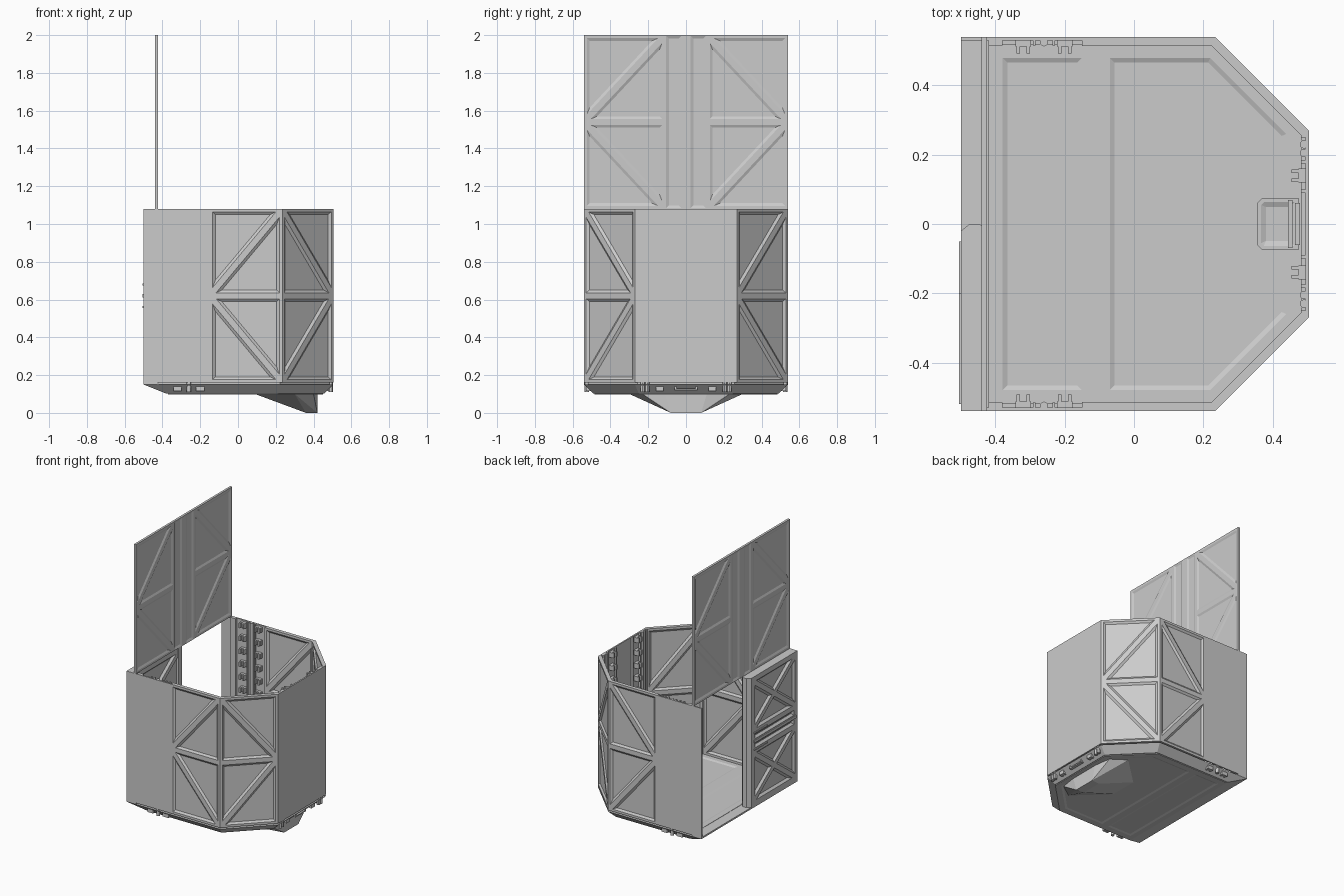
import bpy, bmesh
from math import cos, sin, pi
from mathutils import Vector as V, Matrix

if "Cube" in bpy.data.objects:
    bpy.data.objects.remove(bpy.data.objects["Cube"])


def finish(name, bm, mirror=False):
    bmesh.ops.remove_doubles(bm, verts=bm.verts, dist=1e-5)
    bmesh.ops.recalc_face_normals(bm, faces=bm.faces)
    me = bpy.data.meshes.new(name)
    bm.to_mesh(me)
    bm.free()
    ob = bpy.data.objects.new(name, me)
    bpy.context.collection.objects.link(ob)
    if mirror:
        m = ob.modifiers.new("mirror", 'MIRROR')
        m.use_axis = (False, True, False)
    return ob


def inset(poly, d):
    """Parallel inset of a convex polygon, returned counter-clockwise."""
    p = [V(q) for q in poly]
    n = len(p)
    if sum(p[i].x * p[(i+1) % n].y - p[(i+1) % n].x * p[i].y for i in range(n)) < 0:
        p.reverse()
    out = []
    for i in range(n):
        a, b = (p[i] - p[i-1]).normalized(), (p[(i+1) % n] - p[i]).normalized()
        na, nb = V((-a.y, a.x)), V((-b.y, b.x))
        out.append(p[i] + (na + nb) * (d / (1 + na.dot(nb))))
    return out


def rect(u0, u1, v0, v1):
    return [(u0, v0), (u1, v0), (u1, v1), (u0, v1)]


def relief(name, outline, holes, origin, u, v, t, depth, slope=.014, back=True, mirror=False):
    """Slab with bevelled recesses; the outer face lies in the plane origin,u,v."""
    bm = bmesh.new()
    o, u, v = V(origin), V(u), V(v)
    n = u.cross(v)

    def ring(poly, w):
        return [bm.verts.new(o + u*p[0] + v*p[1] + n*w) for p in poly]

    def band(a, b):
        for i in range(len(a)):
            j = (i + 1) % len(a)
            bm.faces.new((a[i], a[j], b[j], b[i]))
    rims = []
    for w, s in ((0, -1), (-t, 1)):
        rim = ring(outline, w)
        rims.append(rim)
        loops = [rim]
        if s < 0 or back:
            for h in holes:
                top, low = ring(inset(h, 0), w), ring(inset(h, slope), w + s*depth)
                band(top, low)
                bm.faces.new(low)
                loops.append(top)
        edges = []
        for lp in loops:
            for i in range(len(lp)):
                pair = (lp[i-1], lp[i])
                edges.append(bm.edges.get(pair) or bm.edges.new(pair))
        bmesh.ops.triangle_fill(bm, edges=edges, use_beauty=True, normal=n)
    band(*rims)
    return finish(name, bm, mirror)


def loft(name, a, za, b, zb):
    bm = bmesh.new()
    A, B = [bm.verts.new((*p, za)) for p in a], [bm.verts.new((*p, zb)) for p in b]
    bm.faces.new(A)
    bm.faces.new(B)
    for i in range(len(A)):
        bm.faces.new((A[i-1], A[i], B[i], B[i-1]))
    return finish(name, bm)


def boxes(name, items, mirror=False):
    bm = bmesh.new()
    for x0, x1, y0, y1, z0, z1 in items:
        m = Matrix.Translation(((x0+x1)/2, (y0+y1)/2, (z0+z1)/2)) @ Matrix.Diagonal((x1-x0, y1-y0, z1-z0, 1))
        bmesh.ops.create_cube(bm, size=1, matrix=m)
    return finish(name, bm, mirror)


def k_bay(u0, u1, z0, z1, g=.016):
    """Four triangles leaving a K brace whose diagonals meet at u0."""
    m = (z0 + z1) / 2
    tris = []
    for z in (z0, z1):
        tris += [[(u0, m), (u0, z), (u1, z)], [(u0, m), (u1, m), (u1, z)]]
    return [inset(t, g) for t in tris]


def x_bay(u0, u1, z0, z1, g=.016):
    r, c = rect(u0, u1, z0, z1), ((u0+u1)/2, (z0+z1)/2)
    return [inset([r[i-1], r[i], c], g) for i in range(4)]


UP, Z0, Z1 = (0, 0, 1), .16, 1.08
d = .5 ** .5

# Braced wall panels (front side and diagonal corner, mirrored)
relief("side_wall", rect(-.15, .235, Z0, Z1), k_bay(-.15, .235, Z0, Z1),
       (0, -.54, 0), (1, 0, 0), UP, .026, .01, mirror=True)
L = .27 / d
relief("corner_wall", rect(0, L, Z0, Z1), k_bay(L, 0, Z0, Z1),
       (.235, -.54, 0), (d, d, 0), UP, .026, .01, mirror=True)

# Plain thin walls
boxes("plain_side_wall", [(-.5, -.15, -.54, -.53, Z0, Z1)], True)
boxes("plain_end_wall", [(.495, .505, -.27, .27, Z0, Z1)])

# Tall raised panel with two upright channels
holes = []
for s in (-1, 1):
    holes += k_bay(s*.54, s*.11, Z1, 2)
    holes.append(rect(min(s*.025, s*.105), max(s*.025, s*.105), Z1+.004, 1.996))
relief("raised_panel", rect(-.54, .54, Z1, 2), holes, (-.424, 0, 0), (0, 1, 0), UP, .016, .006)

# Closed half of the rear door
holes = x_bay(.03, .53, .69, 1.06) + x_bay(.03, .53, .18, .55)
holes += [rect(.06, .5, .57, .605), rect(.06, .5, .635, .67)]
relief("half_door", rect(.02, .54, Z0, Z1), holes, (-.5, 0, 0), (0, -1, 0), UP, .07, .014)
edge = [(-.5, -.02), (-.475, 0), (-.445, 0), (-.425, -.025), (-.425, -.06), (-.5, -.06)]
loft("door_edge_post", edge, Z0, edge, Z1)
boxes("door_ridges", [(-.506, -.499, -.52, -.05, .61, .63), (-.506, -.499, -.2, -.05, .675, .685),
                      (-.506, -.499, -.2, -.05, .555, .565)])


# Tapered base, sill, floor and underside plate
def foot(x0, x1, y, c):
    return [(x0, -y), (x1-c, -y), (x1, -y+c), (x1, y-c), (x1-c, y), (x0, y)]


loft("tapered_base", foot(-.38, .455, .49, .24), .102, foot(-.5, .505, .54, .27), .15)
boxes("door_sill", [(-.5, -.425, -.54, .54, .15, .162)])
panels = [rect(-.38, -.15, -.48, .48), foot(-.07, .44, .48, .22)]
relief("floor", foot(-.42, .485, .52, .262), panels, (0, 0, .16), (1, 0, 0), (0, 1, 0), .012, .006, back=False)
panels = [rect(-.34, -.15, -.44, .44), foot(-.1, .42, .44, .21)]
relief("underside_plate", [(x, -y) for x, y in foot(-.37, .45, .485, .24)], [[(x, -y) for x, y in p] for p in panels],
       (0, 0, .098), (1, 0, 0), (0, -1, 0), .006, .004, back=False)

# Hopper under the floor
bm = bmesh.new()
for x, y, z in ((.36, .075, 0), (.42, .08, 0), (.42, .11, .1), (.4, .23, .1), (.09, .1, .1), (.3, .3, .1)):
    for s in (-1, 1):
        bm.verts.new((x, s*y, z))
bmesh.ops.convex_hull(bm, input=bm.verts)
finish("hopper", bm)

# Floor hatch beside the end wall
hatch = [(.355, -.06), (.37, -.075), (.475, -.075), (.475, .075), (.37, .075), (.355, .06)]
relief("floor_hatch", hatch, [inset(hatch, .012)], (0, 0, .18), (1, 0, 0), (0, 1, 0), .025, .006, back=False)
boxes("hatch_hinge", [(.445, .458, -.07, .07, .18, .2), (.465, .48, -.06, .06, .18, .21)])
boxes("end_handle", [(.475, .495, -.06, .06, .12, .128), (.475, .495, -.06, -.05, .12, .15),
                     (.475, .495, .05, .06, .12, .15)])

# Rows of clips running up the plain walls, and down onto the base
side, end = [], []
for i in range(11):
    z = .115 + i*.092
    for x in (-.32, -.2):
        side.append((x-.022, x+.022, -.53, -.512, z, z+.035))
        side += [(x+k-.005, x+k+.005, -.512, -.492, z, z+.035) for k in (-.014, .014)]
    for y in (-.14,):
        end.append((.475, .495, y-.02, y+.02, z, z+.035))
        end += [(.455, .475, y+k-.005, y+k+.005, z, z+.035) for k in (-.013, .013)]
boxes("side_clips", side, True)
boxes("end_clips", end, True)
boxes("upright_rails", [(-.292, -.284, -.53, -.515, Z0, Z1), (-.236, -.228, -.53, -.515, Z0, Z1),
                        (-.42, -.38, -.53, -.515, Z0, Z1), (.482, .495, -.185, -.175, Z0, Z1),
                        (.482, .495, -.26, -.25, Z0, Z1), (.482, .495, -.1, -.09, Z0, Z1)], True)

# Round upright pipes
bm = bmesh.new()
for x, y in ((-.26, -.525), (.491, -.205), (.491, -.23)):
    bmesh.ops.create_cone(bm, cap_ends=True, segments=12, radius1=.012, radius2=.012, depth=Z1-.11,
                          matrix=Matrix.Translation((x, y, (Z1+.11)/2)))
pipes = finish("upright_pipes", bm, True)
bpy.context.view_layer.objects.active = pipes
pipes.select_set(True)
bpy.ops.object.shade_smooth_by_angle()
